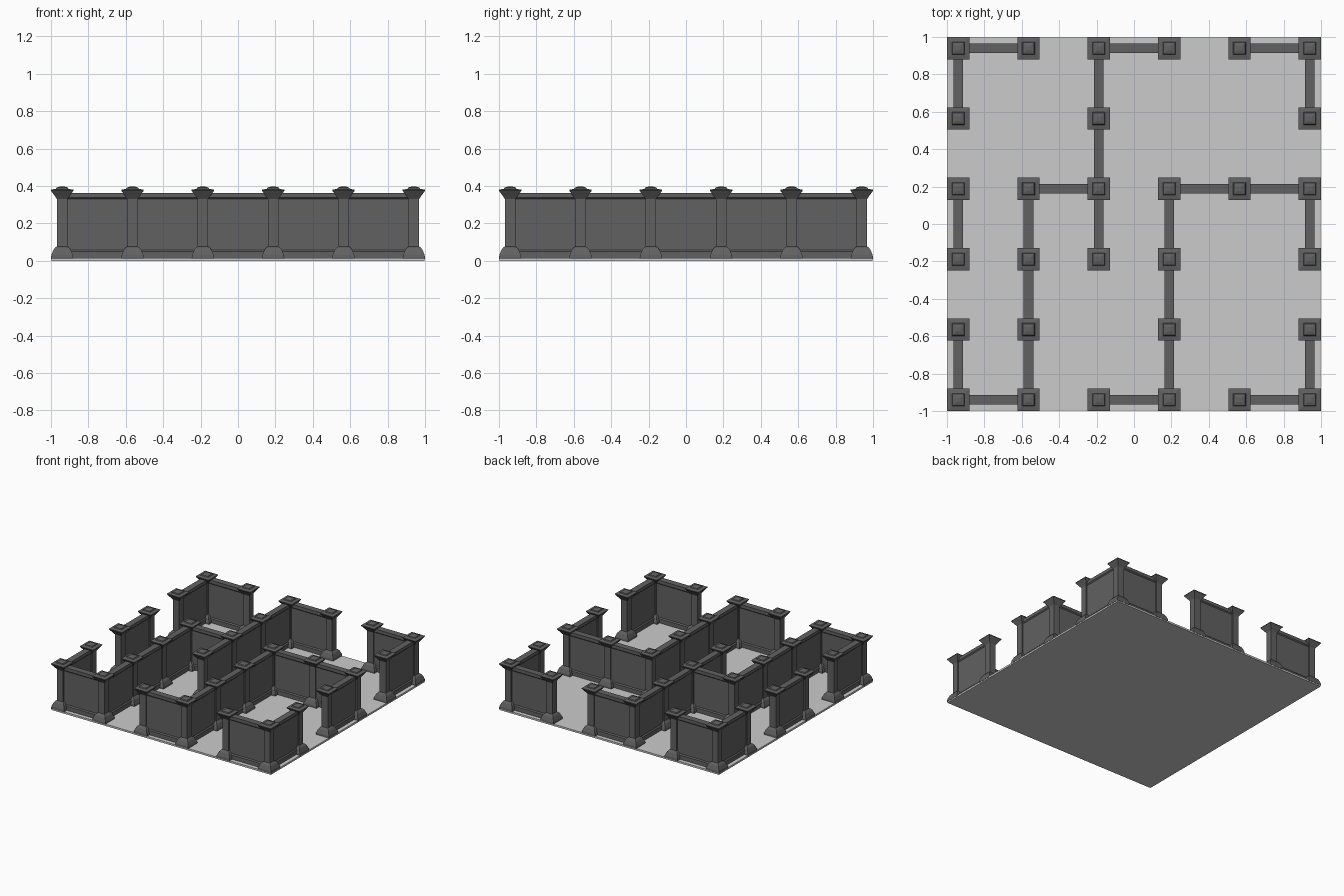
import bpy
import bmesh

cube = bpy.data.objects.get("Cube")
if cube:
    bpy.data.objects.remove(cube, do_unlink=True)

STEP = 0.376
FLOOR_TOP = 0.015


def material(name, rgb):
    mat = bpy.data.materials.new(name)
    mat.use_nodes = True
    colour = (*rgb, 1)
    mat.diffuse_color = colour
    mat.node_tree.nodes["Principled BSDF"].inputs["Base Color"].default_value = colour
    return mat


STONE = material("dark stone", (0.12, 0.12, 0.12))
GROUND = material("pale floor", (0.6, 0.6, 0.6))


def grid(i):
    return (i - 2.5) * STEP


def make_object(name, bm, mat):
    bmesh.ops.recalc_face_normals(bm, faces=bm.faces)
    mesh = bpy.data.meshes.new(name)
    bm.to_mesh(mesh)
    bm.free()
    mesh.materials.append(mat)
    obj = bpy.data.objects.new(name, mesh)
    bpy.context.collection.objects.link(obj)
    return obj


def loft(rings):
    """Skin a closed solid through rings holding equal numbers of points."""
    bm = bmesh.new()
    loops = [[bm.verts.new(p) for p in ring] for ring in rings]
    n = len(loops[0])
    for low, high in zip(loops, loops[1:]):
        for i in range(n):
            j = (i + 1) % n
            bm.faces.new((low[i], low[j], high[j], high[i]))
    bm.faces.new(loops[0])
    bm.faces.new(loops[-1])
    return bm


def square(half, z):
    return [(-half, -half, z), (half, -half, z), (half, half, z), (-half, half, z)]


# Floor slab
make_object("floor", loft([square(0.998, 0), square(0.998, FLOOR_TOP)]), GROUND)

# Pillar: flared foot, square shaft, spreading cap with stepped pyramid
pillar_profile = [(0.06, FLOOR_TOP - 0.005), (0.058, 0.03), (0.046, 0.06), (0.036, 0.072),
                  (0.028, 0.076), (0.028, 0.33), (0.036, 0.342), (0.06, 0.375),
                  (0.06, 0.38), (0.034, 0.385), (0.03, 0.392), (0.012, 0.397)]
pillar_mesh = make_object("pillar", loft([square(h, z) for h, z in pillar_profile]), STONE)

# Wall: thin panel between a bottom rail and a top rail
half_profile = [(0.026, FLOOR_TOP), (0.026, 0.05), (0.018, 0.058),
                (0.018, 0.33), (0.026, 0.338), (0.026, 0.364)]
outline = half_profile + [(-y, z) for y, z in reversed(half_profile)]
wall_mesh = make_object("wall", loft([[(x, y, z) for y, z in outline]
                                      for x in (-STEP / 2, STEP / 2)]), STONE)

# Layout: each run is (fixed line, start, end) on the six by six grid
rows = [(5, 0, 1), (5, 2, 3), (5, 4, 5), (3, 1, 2), (3, 3, 5),
        (0, 0, 1), (0, 2, 3), (0, 4, 5)]
columns = [(1, 0, 3), (2, 2, 5), (3, 0, 3)]
columns += [(side, start, start + 1) for side in (0, 5) for start in (0, 2, 4)]


def place(source, name, x, y, turn=0):
    obj = bpy.data.objects.new(name, source.data)
    obj.location = (x, y, 0)
    obj.rotation_euler.z = turn
    bpy.context.collection.objects.link(obj)


corners = set()
for runs, upright in ((rows, False), (columns, True)):
    for line, start, end in runs:
        for k in range(start, end + 1):
            corners.add((line, k) if upright else (k, line))
        for k in range(start, end):
            along, across = grid(k + 0.5), grid(line)
            if upright:
                place(wall_mesh, "column_wall", across, along, 1.5707963)
            else:
                place(wall_mesh, "row_wall", along, across)

for i, j in sorted(corners):
    place(pillar_mesh, "pillar", grid(i), grid(j))

# The shared source parts are no longer needed as objects
for source in (pillar_mesh, wall_mesh):
    bpy.data.objects.remove(source, do_unlink=True)
